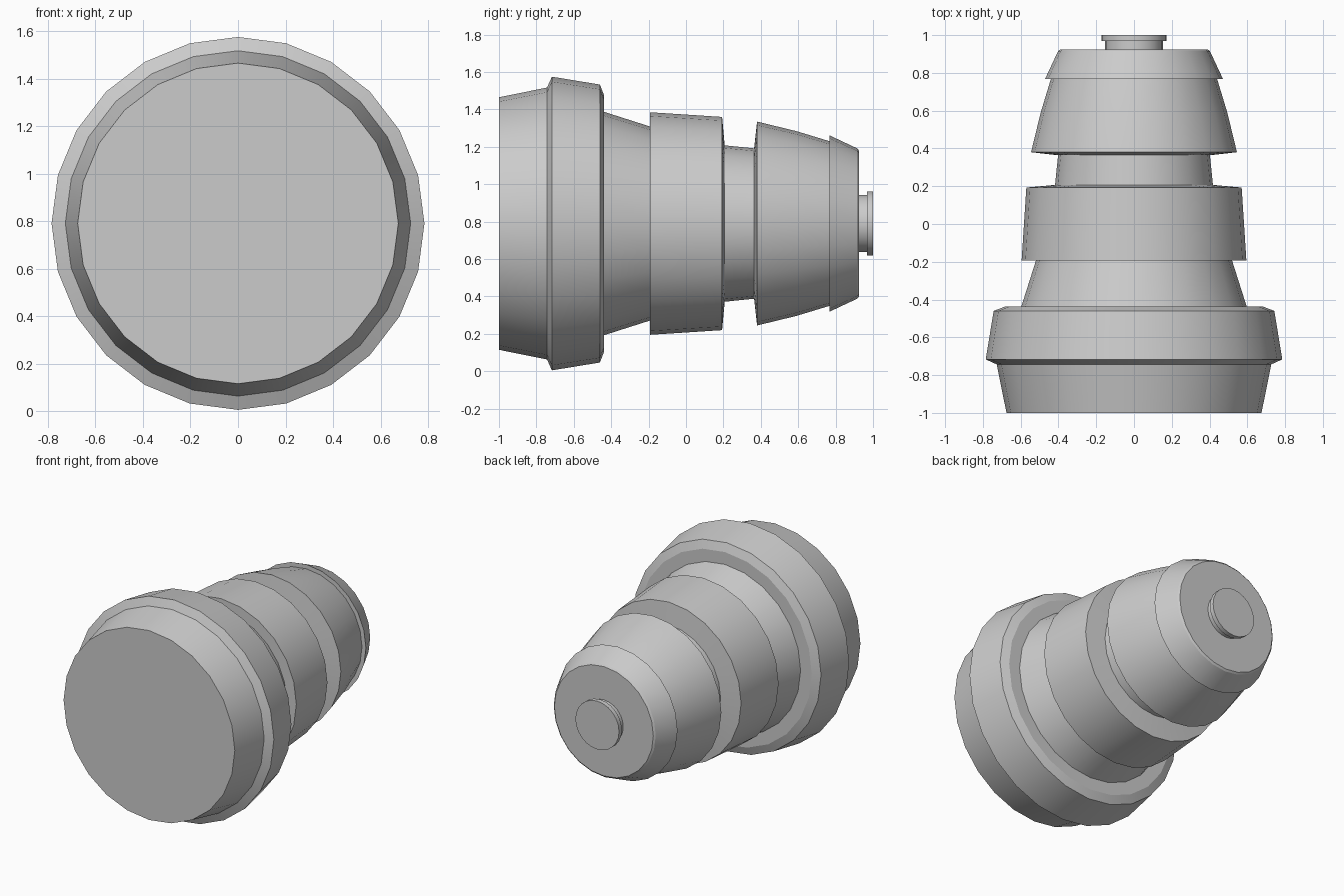
import bpy, bmesh, math

if "Cube" in bpy.data.objects:
    bpy.data.objects.remove(bpy.data.objects["Cube"])

AXIS_Z = 0.79


def lathe(name, profile, sides=24):
    """Revolve (y, radius) points around the horizontal y axis and cap both ends."""
    bm = bmesh.new()
    rings = []
    for y, r in profile:
        rings.append([bm.verts.new((r * math.sin(2 * math.pi * i / sides), y,
                                    AXIS_Z + r * math.cos(2 * math.pi * i / sides)))
                      for i in range(sides)])
    for a, b in zip(rings, rings[1:]):
        for i in range(sides):
            j = (i + 1) % sides
            bm.faces.new((a[i], a[j], b[j], b[i]))
    bm.faces.new(rings[0])
    bm.faces.new(rings[-1])
    bmesh.ops.recalc_face_normals(bm, faces=bm.faces)
    mesh = bpy.data.meshes.new(name)
    bm.to_mesh(mesh)
    bm.free()
    ob = bpy.data.objects.new(name, mesh)
    bpy.context.collection.objects.link(ob)
    bpy.ops.object.select_all(action='DESELECT')
    ob.select_set(True)
    bpy.context.view_layer.objects.active = ob
    bpy.ops.object.shade_smooth_by_angle(angle=math.radians(20))
    return ob


# Stepped body: flared base and rim, tapered neck, collar, groove, tapered nose
lathe("stepped_body", [
    (-1.0, 0.675), (-0.743, 0.727),
    (-0.717, 0.785), (-0.46, 0.743), (-0.438, 0.685),
    (-0.438, 0.597), (-0.193, 0.519),
    (-0.193, 0.595), (0.193, 0.57),
    (0.207, 0.418), (0.364, 0.402),
    (0.38, 0.545), (0.59, 0.494), (0.768, 0.44),
    (0.768, 0.471), (0.915, 0.402), (0.925, 0.39)])

# Small lipped knob on the far end
lathe("end_knob", [
    (0.92, 0.153), (0.968, 0.153), (0.968, 0.172), (1.0, 0.172)])
